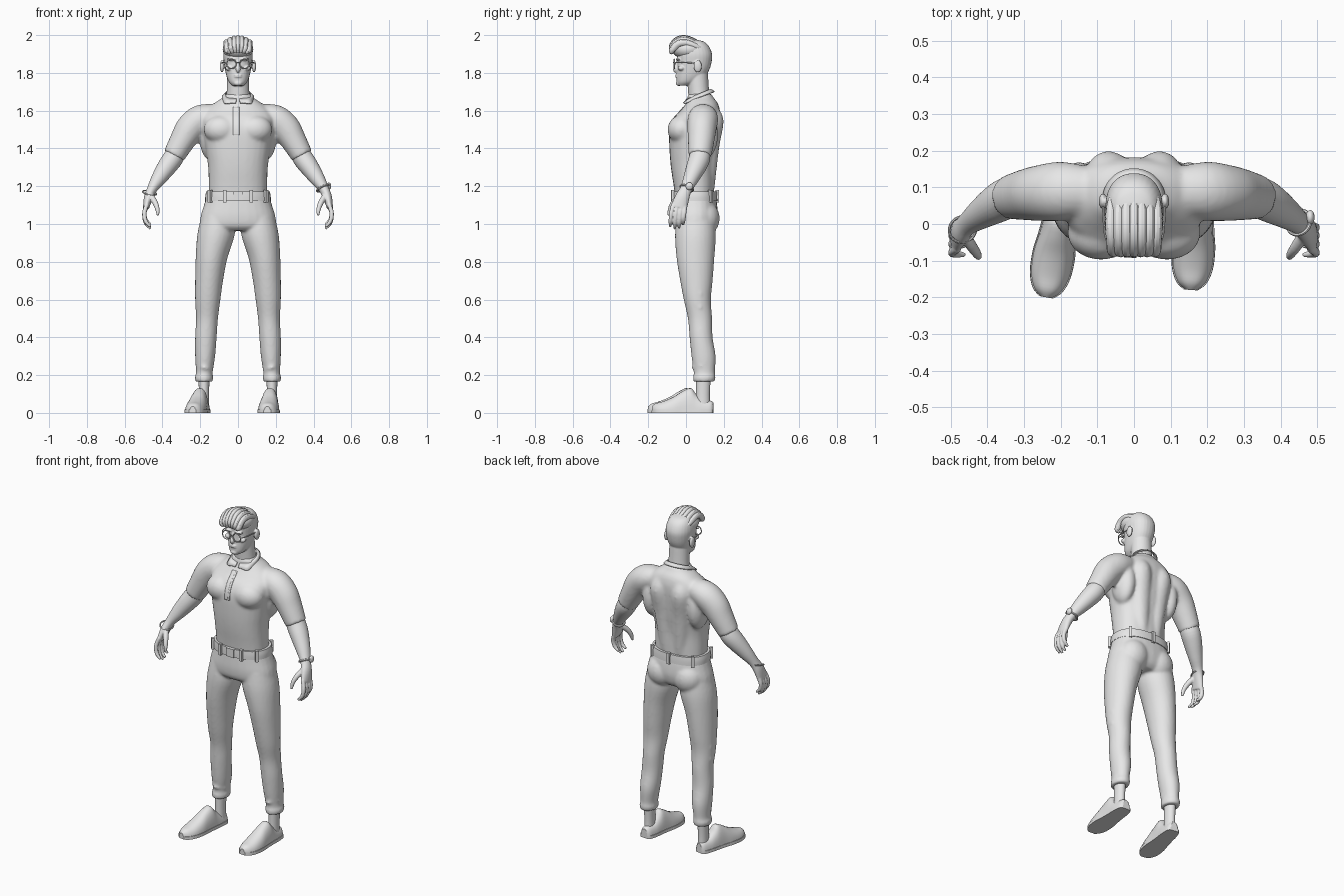
import bpy
import bmesh
from math import sin, cos, pi, exp, copysign
from mathutils import Vector, Matrix

if "Cube" in bpy.data.objects:
    bpy.data.objects.remove(bpy.data.objects["Cube"])

X, Y, Z = Vector((1, 0, 0)), Vector((0, 1, 0)), Vector((0, 0, 1))
SIDES = (-1, 1)

grey = bpy.data.materials.new("plain_grey")
grey.use_nodes = True
grey.diffuse_color = (.8, .8, .8, 1)
grey.node_tree.nodes["Principled BSDF"].inputs["Base Color"].default_value = grey.diffuse_color


def finish(name, bm, voxel=0, smooth=6):
    """Turn a bmesh into a smooth object; a voxel size fuses its parts into one skin."""
    bmesh.ops.recalc_face_normals(bm, faces=bm.faces)
    for face in bm.faces:
        face.smooth = True
    mesh = bpy.data.meshes.new(name)
    bm.to_mesh(mesh)
    bm.free()
    mesh.materials.append(grey)
    obj = bpy.data.objects.new(name, mesh)
    bpy.context.collection.objects.link(obj)
    if voxel:
        fuse = obj.modifiers.new("fuse", 'REMESH')
        fuse.mode, fuse.voxel_size, fuse.use_smooth_shade = 'VOXEL', voxel, True
        soften = obj.modifiers.new("soften", 'SMOOTH')
        soften.factor, soften.iterations = .5, smooth
    else:
        bpy.ops.object.select_all(action='DESELECT')
        bpy.context.view_layer.objects.active = obj
        obj.select_set(True)
        bpy.ops.object.shade_smooth_by_angle()
    return obj


def spline(rows, steps=4):
    """Pass a smooth curve through rows of numbers."""
    rows = [Vector(r) for r in rows]
    out = []
    for i in range(len(rows) - 1):
        a, b, c, d = rows[max(i - 1, 0)], rows[i], rows[i + 1], rows[min(i + 2, len(rows) - 1)]
        for k in range(steps):
            t = k / steps
            out.append(b + (c - a) * t / 2 + (a * 2 - b * 5 + c * 4 - d) * t * t / 2
                       + (b * 3 - a - c * 3 + d) * t ** 3 / 2)
    return out + [rows[-1]]


def loft(bm, rows, ref=None, power=2, sides=28, low=None, high=None):
    """Skin rings (x, y, z, rx, ry): level rings, or rings across the path if ref is given."""
    rows = spline(rows)
    points = [Vector(r[:3]) for r in rows]
    rings = []
    for i, row in enumerate(rows):
        u, v = X, Y
        if ref:
            along = (points[min(i + 1, len(points) - 1)] - points[max(i - 1, 0)]).normalized()
            u = ref.cross(along).normalized()
            v = along.cross(u)
        ring = []
        for k in range(sides):
            c, s = cos(2 * pi * k / sides), sin(2 * pi * k / sides)
            p = points[i] + u * row[3] * copysign(abs(c) ** (2 / power), c) \
                + v * row[4] * copysign(abs(s) ** (2 / power), s)
            if low is not None:
                p.z = min(max(p.z, low), high)
            ring.append(bm.verts.new(p))
        rings.append(ring)
    for a, b in zip(rings, rings[1:]):
        for k in range(sides):
            n = (k + 1) % sides
            bm.faces.new((a[k], a[n], b[n], b[k]))
    bm.faces.new(rings[0])
    bm.faces.new(rings[-1])


def stack(rows):
    """Rows of (z, half width, front y, back y) become centred level rings."""
    return [(0, (f + b) / 2, z, w, (b - f) / 2) for z, w, f, b in rows]


def blob(bm, place, size):
    bmesh.ops.create_uvsphere(bm, u_segments=24, v_segments=14, radius=1,
                              matrix=Matrix.Translation(place) @ Matrix.Diagonal((*size, 1)))


def box(bm, place, size, turn=0):
    bmesh.ops.create_cube(bm, size=1, matrix=Matrix.Translation(place)
                          @ Matrix.Rotation(turn, 4, 'Z') @ Matrix.Diagonal((*size, 1)))


def hoop(name, place, axis, major, minor):
    bpy.ops.mesh.primitive_torus_add(location=place, rotation=axis.to_track_quat('Z', 'Y').to_euler(),
                                     major_radius=major, minor_radius=minor,
                                     major_segments=32, minor_segments=8)
    obj = bpy.context.object
    obj.name = name
    obj.data.materials.append(grey)
    bpy.ops.object.shade_smooth_by_angle()


# Shirt: torso, chest, back muscles and upper arms in one skin
bm = bmesh.new()
loft(bm, stack([(1.12, .155, -.055, .148), (1.2, .155, -.065, .15), (1.3, .158, -.08, .153),
                (1.4, .172, -.088, .167), (1.5, .187, -.088, .178), (1.56, .19, -.066, .182),
                (1.6, .172, -.03, .18), (1.64, .125, .0, .168), (1.67, .08, .008, .145),
                (1.69, .066, .01, .135)]), power=2.3)
for s in SIDES:
    blob(bm, (s * .09, -.025, 1.5), (.092, .073, .075))
    blob(bm, (s * .15, .09, 1.47), (.055, .08, .13))
    loft(bm, [(s * .045, .11, 1.18, .04, .04), (s * .058, .13, 1.4, .055, .045),
              (s * .07, .137, 1.55, .06, .062), (s * .06, .12, 1.63, .04, .04)])
    loft(bm, [(s * .1, .09, 1.585, .05, .06), (s * .19, .09, 1.56, .074, .08),
              (s * .25, .085, 1.51, .078, .077), (s * .295, .08, 1.44, .068, .07),
              (s * .34, .073, 1.36, .058, .06)], ref=Y)
shirt = finish("shirt", bm, .009)

# Collar: flaring band with two pointed wings
bm = bmesh.new()
count = 64
edge = []
for k in range(count + 1):
    a = .12 + (2 * pi - .24) * k / count
    near = min(a, 2 * pi - a)
    point = exp(-((near - .75) / .3) ** 2)
    edge.append([bm.verts.new(p) for p in (
        (.07 * sin(a), .068 - .064 * cos(a), 1.69 - .026 * cos(a)),
        ((.086 + .016 * point) * sin(a), .068 - (.084 + .02 * point) * cos(a),
         1.672 - .03 * cos(a) - .01 * point))])
for a, b in zip(edge, edge[1:]):
    bm.faces.new((a[0], b[0], b[1], a[1]))
finish("collar", bm).modifiers.new("thick", 'SOLIDIFY').thickness = .006

# Placket: thin strips laid on the chest
for name, x, wide in (("placket", -.01, .034), ("placket_edge", -.001, .008)):
    bm = bmesh.new()
    bmesh.ops.create_grid(bm, x_segments=4, y_segments=24, size=.5,
                          matrix=Matrix.Translation((x, -.3, 1.545)) @ Matrix.Rotation(pi / 2, 4, 'X')
                          @ Matrix.Diagonal((wide, .15, 1, 1)))
    strip = finish(name, bm)
    wrap = strip.modifiers.new("lay", 'SHRINKWRAP')
    wrap.target, wrap.wrap_method = shirt, 'PROJECT'
    wrap.use_project_y, wrap.offset = True, .003
    strip.modifiers.new("thick", 'SOLIDIFY').thickness = .004

# Forearms and hands
for s, side in zip(SIDES, ("right", "left")):
    bm = bmesh.new()
    loft(bm, [(s * .315, .077, 1.4, .05, .05), (s * .343, .072, 1.35, .054, .056),
              (s * .375, .055, 1.305, .051, .053), (s * .42, .026, 1.24, .04, .041),
              (s * .455, .0, 1.185, .027, .032), (s * .474, -.02, 1.14, .024, .038),
              (s * .487, -.038, 1.085, .016, .044)], ref=Y)
    for y, long in ((-.074, .9), (-.05, 1), (-.027, .97), (-.005, .8)):
        loft(bm, [(s * .482, y * .9, 1.105, .012, .012), (s * .496, y - .004, 1.075 - .02 * long, .012, .0115),
                  (s * .488, y - .008, 1.085 - .08 * long, .011, .0105),
                  (s * .462, y - .01, 1.085 - .11 * long, .007, .007)], ref=Y, sides=12)
    loft(bm, [(s * .463, -.03, 1.15, .017, .017), (s * .44, -.065, 1.115, .015, .015),
              (s * .427, -.084, 1.08, .012, .012), (s * .424, -.092, 1.045, .007, .007)], ref=Y, sides=12)
    finish(side + "_forearm_and_hand", bm, .004, 4)

# Bracelet on the right wrist, watch on the left
hoop("bracelet", (-.468, -.015, 1.165), Vector((.2, -.3, 1)), .037, .004)
hoop("watch_band", (.45, .004, 1.19), Vector((-.5, .35, 1)), .034, .006)
bm = bmesh.new()
blob(bm, (.481, .018, 1.2), (.012, .02, .02))
finish("watch_face", bm)

# Trousers: hips, seat and legs in one skin
bm = bmesh.new()
loft(bm, stack([(1.16, .163, -.062, .155), (1.1, .18, -.066, .165), (1.04, .198, -.068, .168),
                (.99, .2, -.06, .155), (.965, .17, -.035, .13)]), power=2.3)
for s in SIDES:
    blob(bm, (s * .088, .095, 1.03), (.09, .083, .095))
    loft(bm, [(s * .105, .05, 1.04, .09, .1), (s * .117, .05, .94, .099, .108), (s * .14, .05, .82, .084, .1),
              (s * .153, .055, .7, .074, .086), (s * .16, .06, .6, .067, .072),
              (s * .164, .074, .5, .058, .064), (s * .17, .08, .4, .057, .061),
              (s * .174, .093, .3, .053, .064), (s * .178, .097, .215, .044, .056),
              (s * .18, .097, .19, .049, .06), (s * .18, .095, .165, .045, .056)])
    # Knee and cuff folds
    for z, lean in ((.62, .012), (.57, -.012), (.24, .01)):
        c = .162 if z > .5 else .177
        r = .064 if z > .5 else .045
        loft(bm, [(s * (c - r), .08, z - lean, .005, .008), (s * c, .08 - r * .95, z, .009, .01),
                  (s * (c + r), .08, z + lean, .005, .008)], ref=Z, sides=10)
finish("trousers", bm, .008, 5)

# Belt with loops and buckle
bm = bmesh.new()
loft(bm, stack([(1.122, .174, -.073, .166), (1.148, .173, -.073, .165), (1.172, .168, -.072, .163)]),
     power=2.3, sides=64)
finish("belt", bm)
bm = bmesh.new()
for x, y, turn in ((-.07, -.07, -.1), (.07, -.07, .1), (-.148, -.03, -.8), (.148, -.03, .8),
                   (-.135, .13, .7), (.135, .13, -.7), (0, .165, 0)):
    box(bm, (x, y, 1.147), (.018, .018, .066), turn)
finish("belt_loops", bm)
bm = bmesh.new()
box(bm, (0, -.074, 1.147), (.05, .012, .05))
finish("buckle", bm)

# Ankles, shoes and soles
for s, side, heel, toe in ((-1, "right", (-.18, .13), (-.24, -.2)), (1, "left", (.178, .145), (.155, -.18))):
    bm = bmesh.new()
    loft(bm, [(s * .18, .09, .03, .028, .038), (s * .18, .09, .1, .027, .036), (s * .18, .093, .22, .03, .04)])
    finish(side + "_ankle", bm)
    heel, toe = Vector((*heel, 0)), Vector((*toe, 0))
    shape = [(0, .02, .055), (.04, .034, .064), (.18, .042, .074), (.28, .044, .1), (.37, .046, .131),
             (.5, .05, .115), (.65, .056, .085), (.82, .053, .061), (.94, .038, .05), (1, .016, .035)]
    bm = bmesh.new()
    loft(bm, [(*heel.lerp(toe, t), w, h) for t, w, h in shape], ref=Z, power=2.4, low=0, high=1)
    finish(side + "_shoe", bm)
    bm = bmesh.new()
    loft(bm, [(*heel.lerp(toe, t), w + .003, .08) for t, w, h in shape], ref=Z, power=2.6, low=0, high=.018)
    finish(side + "_sole", bm)

# Head, neck, ears and face
bm = bmesh.new()
loft(bm, stack([(1.732, .028, -.042, .02), (1.75, .047, -.049, .06), (1.78, .06, -.05, .1),
                (1.82, .069, -.047, .125), (1.86, .075, -.046, .136), (1.9, .078, -.048, .138),
                (1.94, .07, -.04, .122), (1.965, .052, -.015, .095), (1.975, .025, .01, .06)]), power=2.2)
loft(bm, [(0, .075, 1.64, .066, .06), (0, .067, 1.7, .06, .056), (0, .06, 1.8, .057, .056)])
loft(bm, [(0, -.042, 1.865, .008, .008), (0, -.05, 1.84, .009, .009), (0, -.057, 1.818, .012, .013),
          (0, -.048, 1.808, .012, .006)], ref=X, sides=14)
for z in (1.78, 1.789):
    blob(bm, (0, -.047, z), (.022, .01, .005))
blob(bm, (0, -.04, 1.745), (.022, .014, .014))
for s in SIDES:
    blob(bm, (s * .033, -.042, 1.872), (.027, .012, .007))
    blob(bm, (s * .046, -.025, 1.825), (.022, .018, .014))
    blob(bm, (s * .085, .062, 1.835), (.011, .022, .033))
finish("head", bm, .004, 4)

# Swept hair: cap and arching locks
bm = bmesh.new()
blob(bm, (0, .015, 1.925), (.081, .088, .056))
for k in range(-3, 4):
    x, drop = k * .02, .0025 * k * k
    loft(bm, [(x * .7, -.072, 1.908, .01, .01), (x * .95, -.075, 1.94 - drop, .016, .015),
              (x, -.045, 1.974 - drop, .018, .016), (x * 1.05, .0, 1.982 - drop, .017, .015),
              (x, .055, 1.962 - drop, .014, .014), (x * .8, .1, 1.94 - drop, .006, .007)], ref=X, sides=12)
finish("hair", bm)

# Round glasses with bridge and temples
bm = bmesh.new()
loft(bm, [(-.01, -.064, 1.853, .003, .003), (0, -.067, 1.856, .003, .003), (.01, -.064, 1.853, .003, .003)],
     ref=Z, sides=8)
for s, side in zip(SIDES, ("right", "left")):
    hoop(side + "_glasses_rim", (s * .035, -.062, 1.848), Y, .025, .003)
    loft(bm, [(s * .06, -.062, 1.853, .003, .003), (s * .079, -.03, 1.855, .003, .003),
              (s * .085, .065, 1.852, .003, .003)], ref=Z, sides=8)
finish("glasses_frame", bm)
